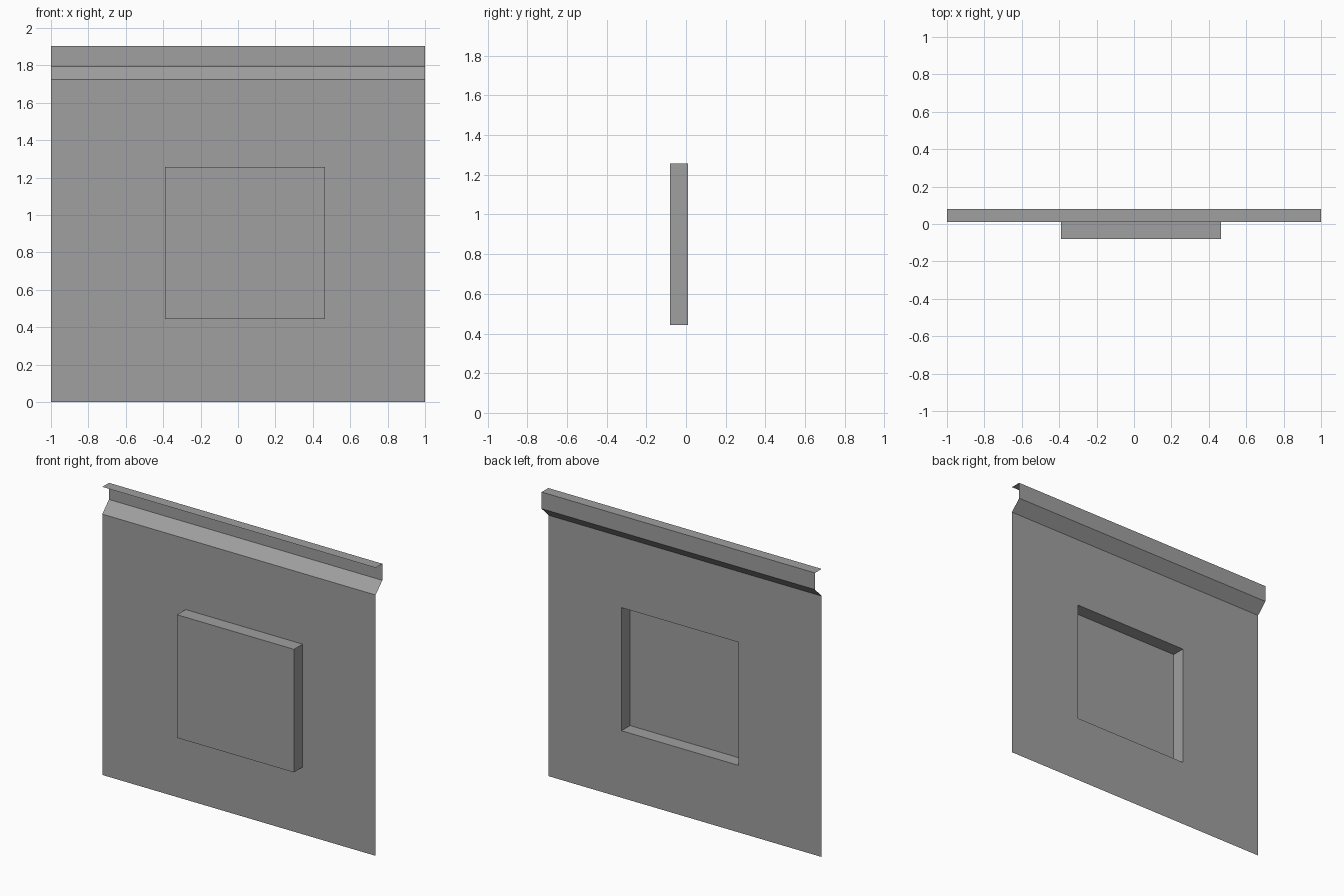
import bpy
import bmesh

cube = bpy.data.objects.get("Cube")
if cube:
    bpy.data.objects.remove(cube, do_unlink=True)

# One plain grey for the whole sheet
grey = bpy.data.materials.new("plain grey")
grey.use_nodes = True
colour = (0.35, 0.35, 0.35, 1)
grey.diffuse_color = colour
grey.node_tree.nodes["Principled BSDF"].inputs["Base Color"].default_value = colour

HALF = 1.0
FRONT, BACK, BOX_FRONT = 0.01, 0.08, -0.08


def strip(profile):
    """Sweep a (y, z) profile across the full width as an open sheet."""
    bm = bmesh.new()
    rows = [[bm.verts.new((x, y, z)) for x in (-HALF, HALF)] for y, z in profile]
    for low, high in zip(rows, rows[1:]):
        bm.faces.new((low[0], low[1], high[1], high[0]))
    bm.normal_update()
    return bm


def finish(name, bm):
    mesh = bpy.data.meshes.new(name)
    bm.normal_update()
    bm.to_mesh(mesh)
    bm.free()
    mesh.materials.append(grey)
    obj = bpy.data.objects.new(name, mesh)
    bpy.context.collection.objects.link(obj)


# Wall sheet with a square boss pressed forward, hollow at the back
left, right, bottom, top = -0.39, 0.465, 0.443, 1.257
wall = strip([(FRONT, 0), (FRONT, 1.725)])
for point, normal in (((left, 0, 0), (1, 0, 0)), ((right, 0, 0), (1, 0, 0)),
                      ((0, 0, bottom), (0, 0, 1)), ((0, 0, top), (0, 0, 1))):
    bmesh.ops.bisect_plane(wall, geom=wall.verts[:] + wall.edges[:] + wall.faces[:],
                           plane_co=point, plane_no=normal)
centre = [f for f in wall.faces
          if left < f.calc_center_median().x < right
          and bottom < f.calc_center_median().z < top]
pressed = bmesh.ops.extrude_face_region(wall, geom=centre)["geom"]
for v in pressed:
    if isinstance(v, bmesh.types.BMVert):
        v.co.y = BOX_FRONT
leftover = [f for f in centre if f.is_valid]
if leftover:
    bmesh.ops.delete(wall, geom=leftover, context="FACES_ONLY")
finish("wall_panel", wall)

# Folded rail: slope back, upright, then a lip returning forward
finish("top_rail", strip([(FRONT, 1.725), (BACK, 1.795), (BACK, 1.905), (FRONT, 1.905)]))
